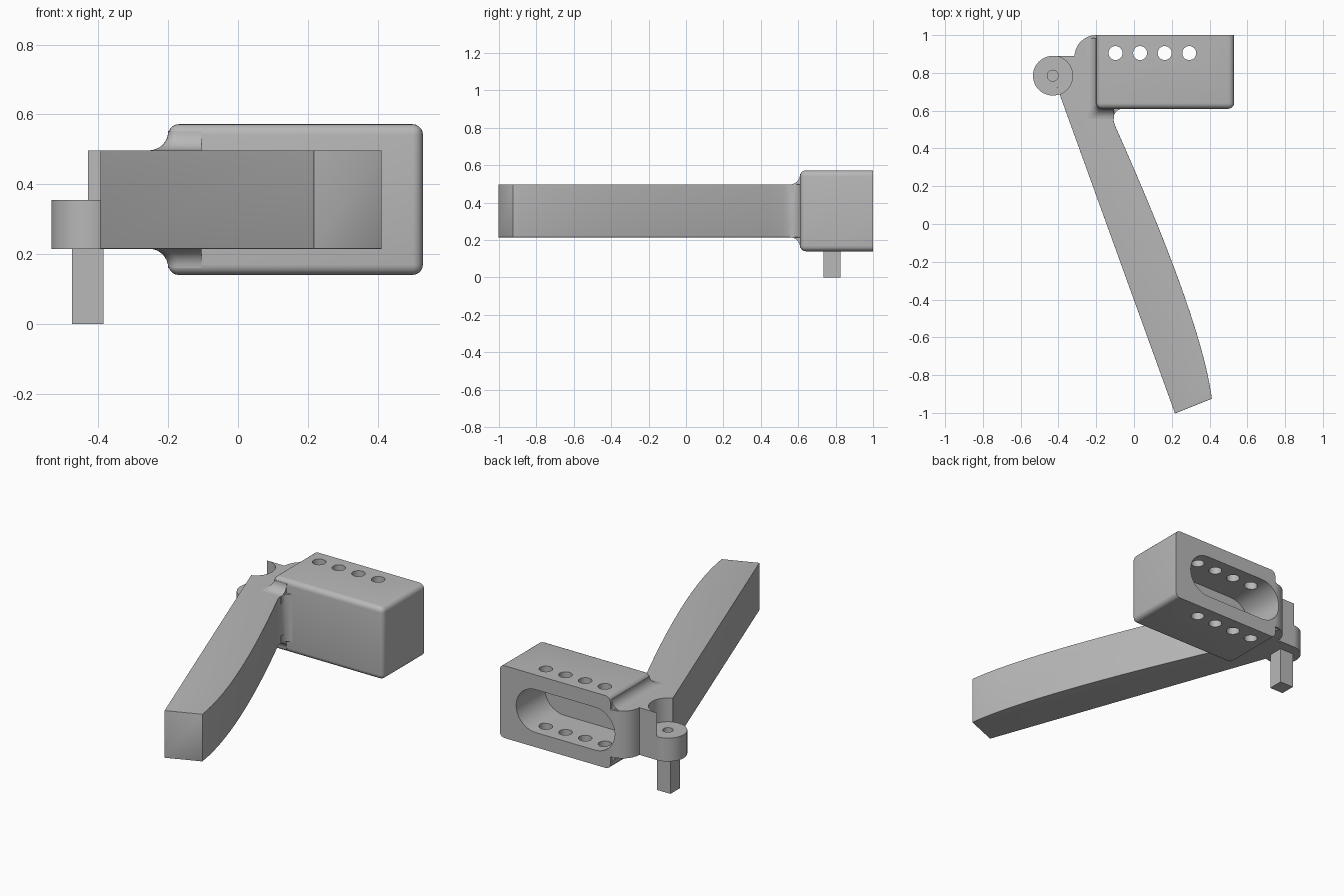
import bpy, bmesh, math
from mathutils import Vector

cube = bpy.data.objects.get("Cube")
if cube:
    bpy.data.objects.remove(cube, do_unlink=True)

grey = bpy.data.materials.new("plain grey")
grey.use_nodes = True
colour = (0.48, 0.48, 0.48, 1)
grey.diffuse_color = colour
grey.node_tree.nodes["Principled BSDF"].inputs["Base Color"].default_value = colour

MID = 0.356          # middle height of the arm and body
LOW, HIGH = 0.215, 0.497
PIVOT = (-0.43, 0.785)


def loft(name, rings):
    """Closed solid through a stack of matching rings."""
    bm = bmesh.new()
    loops = [[bm.verts.new(p) for p in ring] for ring in rings]
    n = len(loops[0])
    for a, b in zip(loops, loops[1:]):
        for i in range(n):
            j = (i + 1) % n
            bm.faces.new((a[i], a[j], b[j], b[i]))
    bm.faces.new(loops[0])
    bm.faces.new(loops[-1])
    bmesh.ops.recalc_face_normals(bm, faces=bm.faces)
    mesh = bpy.data.meshes.new(name)
    bm.to_mesh(mesh)
    bm.free()
    mesh.materials.append(grey)
    obj = bpy.data.objects.new(name, mesh)
    bpy.context.collection.objects.link(obj)
    return obj


def prism(name, plan, z0, z1):
    return loft(name, [[(x, y, z) for x, y in plan] for z in (z0, z1)])


def arc(centre, radius, start, end, steps):
    angles = [math.radians(start + (end - start) * i / steps) for i in range(steps + 1)]
    return [(centre[0] + radius * math.cos(a), centre[1] + radius * math.sin(a)) for a in angles]


def disc(centre, radius, steps=48):
    return arc(centre, radius, 0, 360, steps)[:-1]


def apply(obj, mod):
    bpy.ops.object.select_all(action='DESELECT')
    bpy.context.view_layer.objects.active = obj
    obj.select_set(True)
    bpy.ops.object.modifier_apply(modifier=mod.name)


def round_edges(obj, width, weight_rule):
    """Bevel each edge by a share of the width given by a rule."""
    mesh = obj.data
    layer = mesh.attributes.new("bevel_weight_edge", 'FLOAT', 'EDGE')
    for e in mesh.edges:
        a, b = (mesh.vertices[v].co for v in e.vertices)
        layer.data[e.index].value = weight_rule(a, b)
    mod = obj.modifiers.new("round", 'BEVEL')
    mod.limit_method = 'WEIGHT'
    mod.width = width
    mod.segments = 5
    apply(obj, mod)


def cut(obj, cutters):
    for c in cutters:
        mod = obj.modifiers.new("cut", 'BOOLEAN')
        mod.operation = 'DIFFERENCE'
        mod.solver = 'EXACT'
        mod.object = c
        apply(obj, mod)


# Cutters: back slot, row of holes, pivot pocket and pivot hole
r, slot_mid, slot_half = 0.128, 0.0975, 0.325
section = (arc((slot_mid + slot_half - r, MID), r, -90, 90, 20)
           + arc((slot_mid - slot_half + r, MID), r, 90, 270, 20))
slot = loft("slot_cutter", [[(x, y, z) for x, z in section] for y in (0.73, 1.1)])
holes = [prism("hole_cutter", disc((slot_mid + (i - 1.5) * 0.13, 0.905), 0.037, 32), 0, 0.7)
         for i in range(4)]
pocket = prism("pocket_cutter", disc(PIVOT, 0.105), 0.355, 0.7)
pivot_hole = prism("pivot_hole_cutter", disc(PIVOT, 0.029, 32), 0.25, 0.7)

# Block body, rounded everywhere except round the back face
body = prism("block_body", [(-0.2, 0.61), (0.53, 0.61), (0.53, 1), (-0.2, 1)], 0.14, 0.572)
round_edges(body, 0.03, lambda a, b: 0 if min(a.y, b.y) > 0.9 else 1)
cut(body, [slot] + holes)

# Arm: straight outer side, bowed inner side, neck beside the block
p0, p1, p2 = Vector((-0.1, 0.52)), Vector((0.36, -0.51)), Vector((0.412, -0.925))
bow = []
for i in range(25):
    t = i / 24
    bow.append(tuple(p0 * (1 - t) ** 2 + p1 * 2 * t * (1 - t) + p2 * t * t))
plan = [PIVOT, (-0.395, 0.69), (0.217, -1.003)] + bow[::-1]
plan += arc((-0.055, 0.558), 0.054, 195, 90, 6)
plan += [(-0.05, 0.64), (-0.19, 0.64), (-0.19, 1)]
plan += arc((-0.2, 0.885), 0.115, 90, 178, 12) + [(-0.43, 0.89)]
arm = prism("lever_arm", plan, LOW, HIGH)


def arm_weight(a, b):
    m = (a + b) / 2
    if abs(a.z - b.z) > 0.01:
        return 0.45 if m.y < -0.9 else 0
    if m.y > 0.605 or max(a.y, b.y) > 0.7:
        return 0
    outer = -0.395 + 0.36 * (0.69 - m.y)
    return 1 if m.x > outer + 0.13 else 0.45


round_edges(arm, 0.045, arm_weight)
cut(arm, [slot, pocket, pivot_hole])

# Concave collars blending the arm into the block, above and below
parts = [body, arm]
for label, side in (("upper", 1), ("lower", -1)):
    f = 0.055
    half = (HIGH - LOW) / 2
    levels = [(f, half - 0.045)]
    for i in range(9):
        a = math.radians(90 * i / 8)
        levels.append((f * (1 - math.sin(a)), half + f * (1 - math.cos(a))))
    rings = []
    for o, h in levels:
        x0, y0, z = -0.2 - o, 0.61 - o, MID + side * h
        corner = arc((x0 + 0.03, y0 + 0.03), 0.03, 180, 270, 5)
        rings.append([(x, y, z) for x, y in corner]
                     + [(-0.105, y0, z), (-0.105, 0.985, z), (x0, 0.985, z)])
    collar = loft(label + "_collar", rings)
    cut(collar, [slot, holes[0]])
    parts.append(collar)

# Pivot knuckle and the square pin under it
knuckle = prism("pivot_knuckle", disc(PIVOT, 0.105), LOW, 0.355)
cut(knuckle, [pivot_hole])
s = 0.045
pin = prism("square_pin", [(PIVOT[0] + i * s, PIVOT[1] - 0.005 + j * s)
                           for i, j in ((-1, -1), (1, -1), (1, 1), (-1, 1))], 0, LOW + 0.01)
parts += [knuckle, pin]

# Remove cutters, shade the parts
for c in [slot, pocket, pivot_hole] + holes:
    bpy.data.objects.remove(c, do_unlink=True)
bpy.ops.object.select_all(action='DESELECT')
for p in parts:
    p.select_set(True)
bpy.context.view_layer.objects.active = body
bpy.ops.object.shade_smooth_by_angle(angle=math.radians(32))
